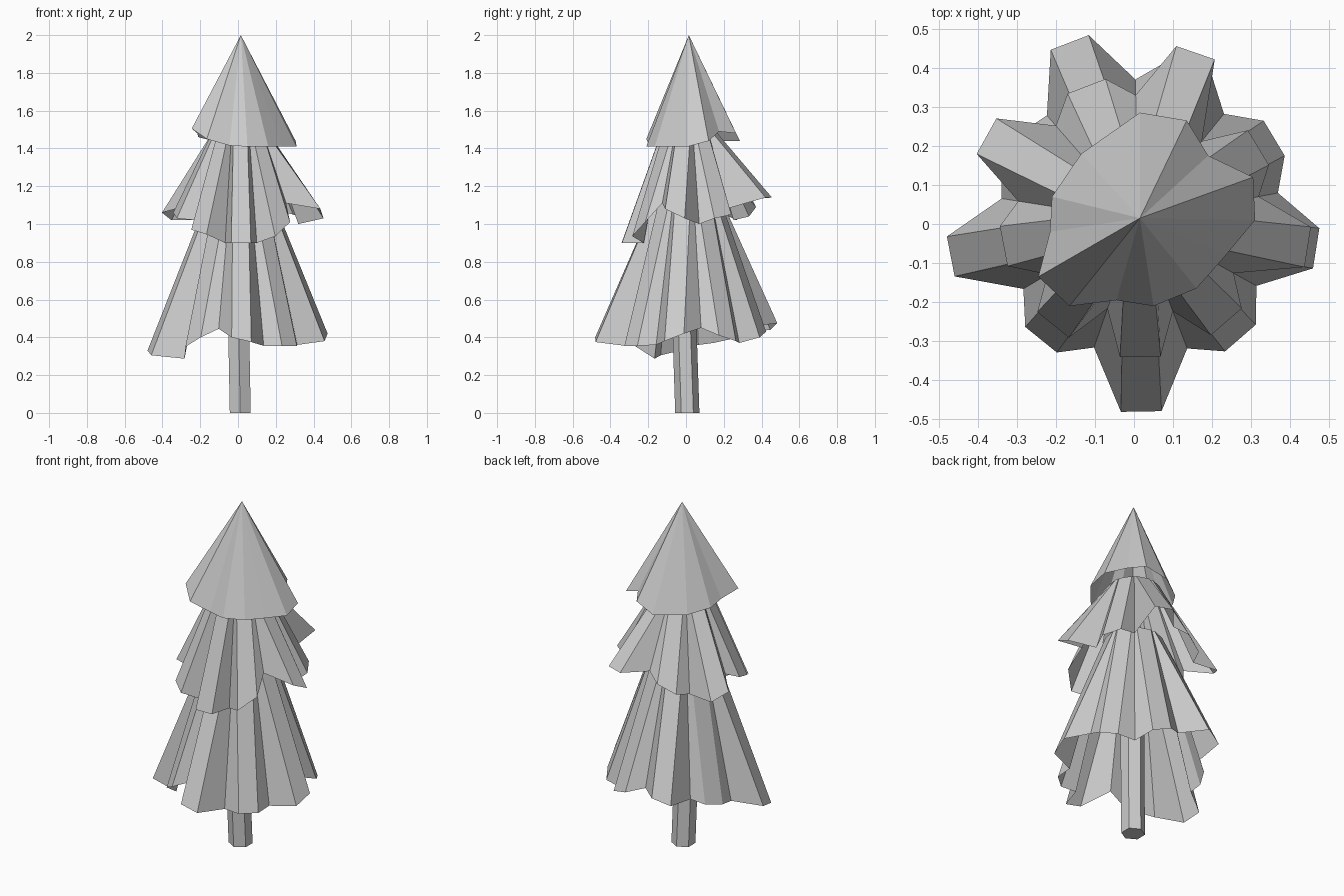
import bpy, bmesh
from math import radians, cos, sin


def finish(bm, name):
    mesh = bpy.data.meshes.new(name)
    bm.to_mesh(mesh)
    bm.free()
    obj = bpy.data.objects.new(name, mesh)
    bpy.context.collection.objects.link(obj)
    return obj


def bridge(bm, low, high):
    n = len(low)
    for i in range(n):
        j = (i + 1) % n
        bm.faces.new((low[i], low[j], high[j], high[i]))


def pleated_tier(name, lobes, top_r, top_z, cx=0.01, cy=0.01, half=0.052):
    """Open skirt of nine lobes: (tip radius, tip z 1, tip z 2, valley radius, valley z)."""
    bm = bmesh.new()
    low, high = [], []

    def polar(r, a, z, side=0.0):
        a = radians(a)
        return bm.verts.new((cx + r * cos(a) - side * sin(a),
                             cy + r * sin(a) + side * cos(a), z))

    for i, (r, z1, z2, vr, vz) in enumerate(lobes):
        a = -89 + 40 * i
        low += [polar(r, a, z1, -half), polar(r, a, z2, half), polar(vr, a + 20, vz)]
        high += [polar(top_r, a - 15, top_z), polar(top_r, a + 15, top_z),
                 polar(top_r * 0.95, a + 20, top_z)]
    bridge(bm, low, high)
    bm.faces.new(high)
    return finish(bm, name)


# Trunk: slightly bent six-sided post
bm = bmesh.new()
rings = []
for x, y, z in [(0.012, 0.007, 0), (0.004, -0.007, 0.42), (0.01, 0.0, 1.1)]:
    rings.append([bm.verts.new((x + 0.064 * cos(radians(60 * i - 90)),
                                y + 0.064 * sin(radians(60 * i - 90)), z))
                  for i in range(6)])
for lo, hi in zip(rings, rings[1:]):
    bridge(bm, lo, hi)
bm.faces.new(rings[0][::-1])
bm.faces.new(rings[-1])
finish(bm, "trunk")

# Lower branches
pleated_tier("lower_branches", [
    (0.49, 0.40, 0.375, 0.352, 0.355),
    (0.40, 0.355, 0.355, 0.347, 0.36),
    (0.462, 0.38, 0.42, 0.365, 0.45),
    (0.407, 0.41, 0.38, 0.35, 0.37),
    (0.42, 0.40, 0.43, 0.36, 0.46),
    (0.487, 0.475, 0.44, 0.355, 0.42),
    (0.37, 0.39, 0.37, 0.353, 0.36),
    (0.488, 0.33, 0.305, 0.342, 0.287),
    (0.394, 0.35, 0.40, 0.345, 0.445),
], 0.155, 1.18)

# Middle branches
pleated_tier("middle_branches", [
    (0.35, 0.90, 0.90, 0.25, 0.90),
    (0.345, 0.935, 1.01, 0.28, 1.11),
    (0.44, 1.08, 1.03, 0.315, 1.00),
    (0.36, 1.03, 1.05, 0.26, 1.08),
    (0.453, 1.14, 1.14, 0.32, 1.13),
    (0.367, 1.09, 1.04, 0.32, 1.02),
    (0.443, 1.02, 1.06, 0.31, 1.09),
    (0.35, 1.06, 1.03, 0.27, 1.02),
    (0.345, 0.97, 0.945, 0.24, 0.90),
], 0.14, 1.50)

# Top branches: open cone with an uneven rim
rim = [(0.015, 0.285, 1.44), (-0.135, 0.18, 1.44), (-0.21, 0.07, 1.46),
       (-0.215, -0.02, 1.48), (-0.245, -0.135, 1.505), (-0.165, -0.21, 1.45),
       (-0.045, -0.195, 1.415), (0.05, -0.21, 1.41), (0.16, -0.165, 1.41),
       (0.235, -0.08, 1.41), (0.31, 0.01, 1.41), (0.305, 0.12, 1.44),
       (0.19, 0.175, 1.49), (0.135, 0.265, 1.48)]
bm = bmesh.new()
tip = bm.verts.new((0.015, 0.015, 2.0))
vs = [bm.verts.new(p) for p in rim]
for i in range(len(vs)):
    bm.faces.new((vs[i], vs[(i + 1) % len(vs)], tip))
finish(bm, "top_branches")
